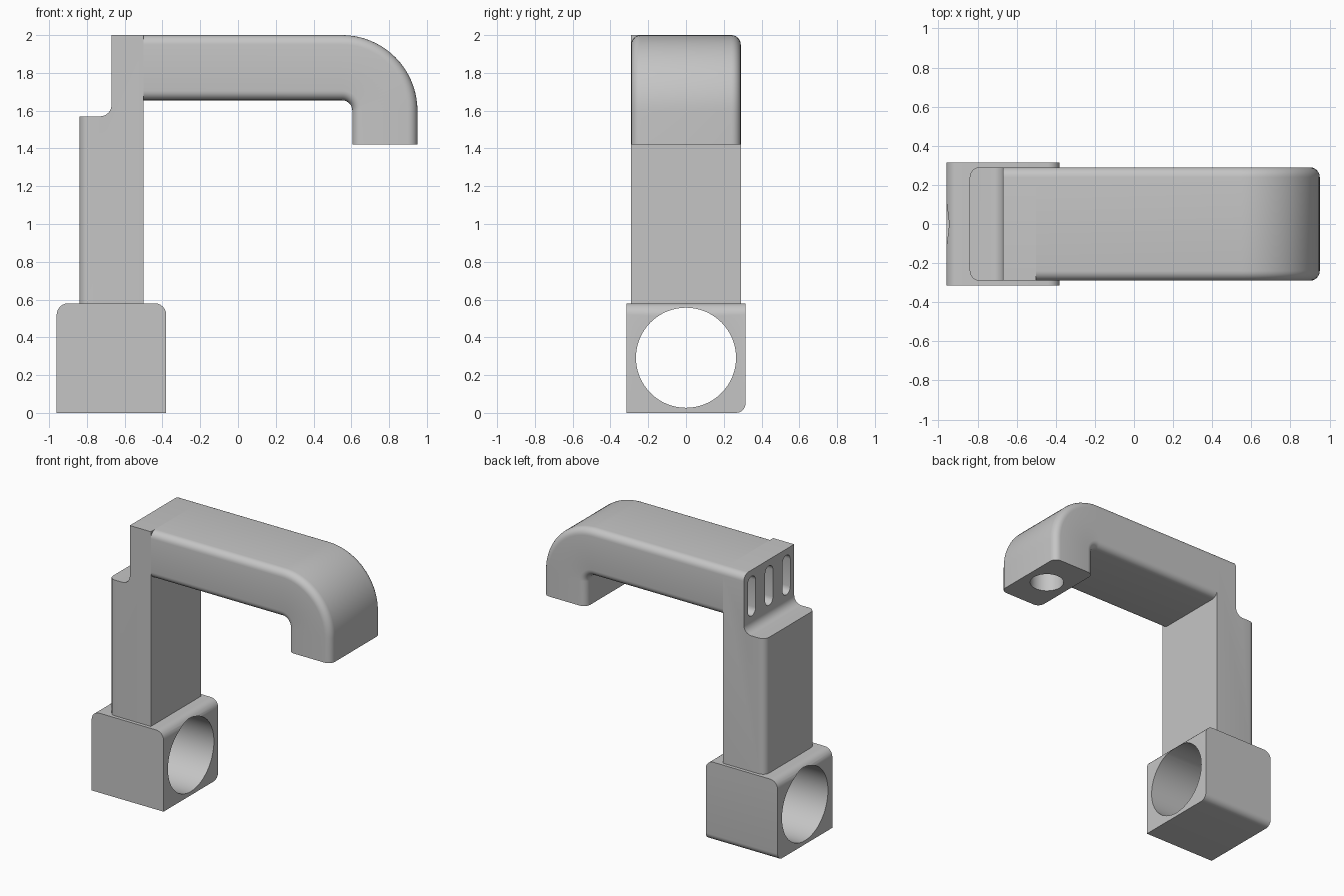
import bpy, bmesh
from math import cos, sin, pi, radians
from mathutils import Vector, Matrix

cube = bpy.data.objects.get("Cube")
if cube:
    bpy.data.objects.remove(cube, do_unlink=True)

grey = bpy.data.materials.new("plain_grey")
grey.use_nodes = True
COLOUR = (0.56, 0.56, 0.56, 1)
grey.diffuse_color = COLOUR
grey.node_tree.nodes["Principled BSDF"].inputs["Base Color"].default_value = COLOUR


def finish(bm, name):
    bmesh.ops.recalc_face_normals(bm, faces=bm.faces)
    mesh = bpy.data.meshes.new(name)
    bm.to_mesh(mesh)
    bm.free()
    mesh.materials.append(grey)
    ob = bpy.data.objects.new(name, mesh)
    bpy.context.collection.objects.link(ob)
    return ob


def arc(cx, cy, r, start, end, n=8):
    steps = [radians(start + (end - start) * i / n) for i in range(n + 1)]
    return [(cx + r * cos(a), cy + r * sin(a)) for a in steps]


def prism(points, to_3d, lo, hi):
    """Extrude a 2D outline between two depths."""
    bm = bmesh.new()
    rings = [[bm.verts.new(to_3d(u, v, d)) for u, v in points] for d in (lo, hi)]
    bridge(bm, rings)
    return bm


def bridge(bm, rings):
    n = len(rings[0])
    for a, b in zip(rings, rings[1:]):
        for i in range(n):
            j = (i + 1) % n
            bm.faces.new((a[i], a[j], b[j], b[i]))
    bm.faces.new(rings[0])
    bm.faces.new(rings[-1])


def bevel_where(bm, rule, width):
    edges = [e for e in bm.edges if rule(*[v.co for v in e.verts])]
    bmesh.ops.bevel(bm, geom=edges, offset=width, segments=6, profile=0.5, affect='EDGES')


def cut(ob, cutter):
    cutter.hide_render = True
    mod = ob.modifiers.new("cut", 'BOOLEAN')
    mod.operation = 'DIFFERENCE'
    mod.solver = 'EXACT'
    mod.object = cutter
    bpy.context.view_layer.objects.active = ob
    bpy.ops.object.modifier_apply(modifier=mod.name)
    bpy.data.objects.remove(cutter, do_unlink=True)


def smooth(ob):
    bpy.ops.object.select_all(action='DESELECT')
    ob.select_set(True)
    bpy.context.view_layer.objects.active = ob
    bpy.ops.object.shade_smooth_by_angle(angle=radians(30))


def along_x(u, v, d):
    return Vector((d, u, v))


def along_y(u, v, d):
    return Vector((u, d, v))


def along_z(u, v, d):
    return Vector((u, v, d))


# Clamp block with a round bore
bm = prism([(-0.96, 0), (-0.38, 0), (-0.38, 0.58), (-0.96, 0.58)], along_y, -0.315, 0.315)
bevel_where(bm, lambda a, b: a.z > 0.5 and b.z > 0.5 and abs(a.y - b.y) > 0.1, 0.06)
bevel_where(bm, lambda a, b: a.z < 0.01 and b.z < 0.01 and abs(a.x - b.x) > 0.1, 0.05)
clamp = finish(bm, "clamp_block")
cut(clamp, finish(prism(arc(0, 0.292, 0.265, 0, 360, 64)[:-1], along_x, -1.2, 0), "bore_cutter"))
smooth(clamp)

# Stepped column with a filleted ledge
outline = [(-0.84, 0.575), (-0.50, 0.575), (-0.50, 2.0), (-0.67, 2.0)]
outline += arc(-0.73, 1.63, 0.06, 0, -90) + [(-0.84, 1.57)]
bm = prism(outline, along_y, -0.29, 0.29)
bevel_where(bm, lambda a, b: a.x < -0.83 and b.x < -0.83 and abs(a.z - b.z) > 0.1, 0.05)
bevel_where(bm, lambda a, b: a.z > 1.99 and b.z > 1.99 and abs(a.x - b.x) > 0.1, 0.05)
column = finish(bm, "column")

# Three upright slots in the step face
for y in (-0.2, 0, 0.2):
    slot = arc(y, 1.91, 0.045, 0, 180) + arc(y, 1.71, 0.045, 180, 360)
    cut(column, finish(prism(slot, along_x, -0.8, -0.53), "slot_cutter"))
smooth(column)

# Arm: rounded section run along x, turned about the bend, then down
INNER, OUTER, HALF, R = 0.055, 0.40, 0.29, 0.05
section = []
for r, y, start in ((OUTER - R, HALF - R, 0), (OUTER - R, R - HALF, -90),
                    (INNER + R, R - HALF, -180), (INNER + R, HALF - R, -270)):
    section += arc(r, y, R, start + 90, start, 6)
bend = Vector((0.55, 0, 1.60))
stations = [(90, Vector((-1.05, 0, 0)))]
stations += [(90 - 90 * i / 20, Vector()) for i in range(21)]
stations += [(0, Vector((0, 0, -0.18)))]
bm = bmesh.new()
rings = []
for angle, shift in stations:
    turn = Matrix.Rotation(-radians(angle), 3, 'Y')
    rings.append([bm.verts.new(bend + shift + turn @ Vector((r, y, 0))) for r, y in section])
bridge(bm, rings)
arm = finish(bm, "arm")

# Round socket in the tip
cut(arm, finish(prism(arc(0.78, 0, 0.115, 0, 360, 40)[:-1], along_z, 1.3, 1.65), "socket_cutter"))
smooth(arm)
